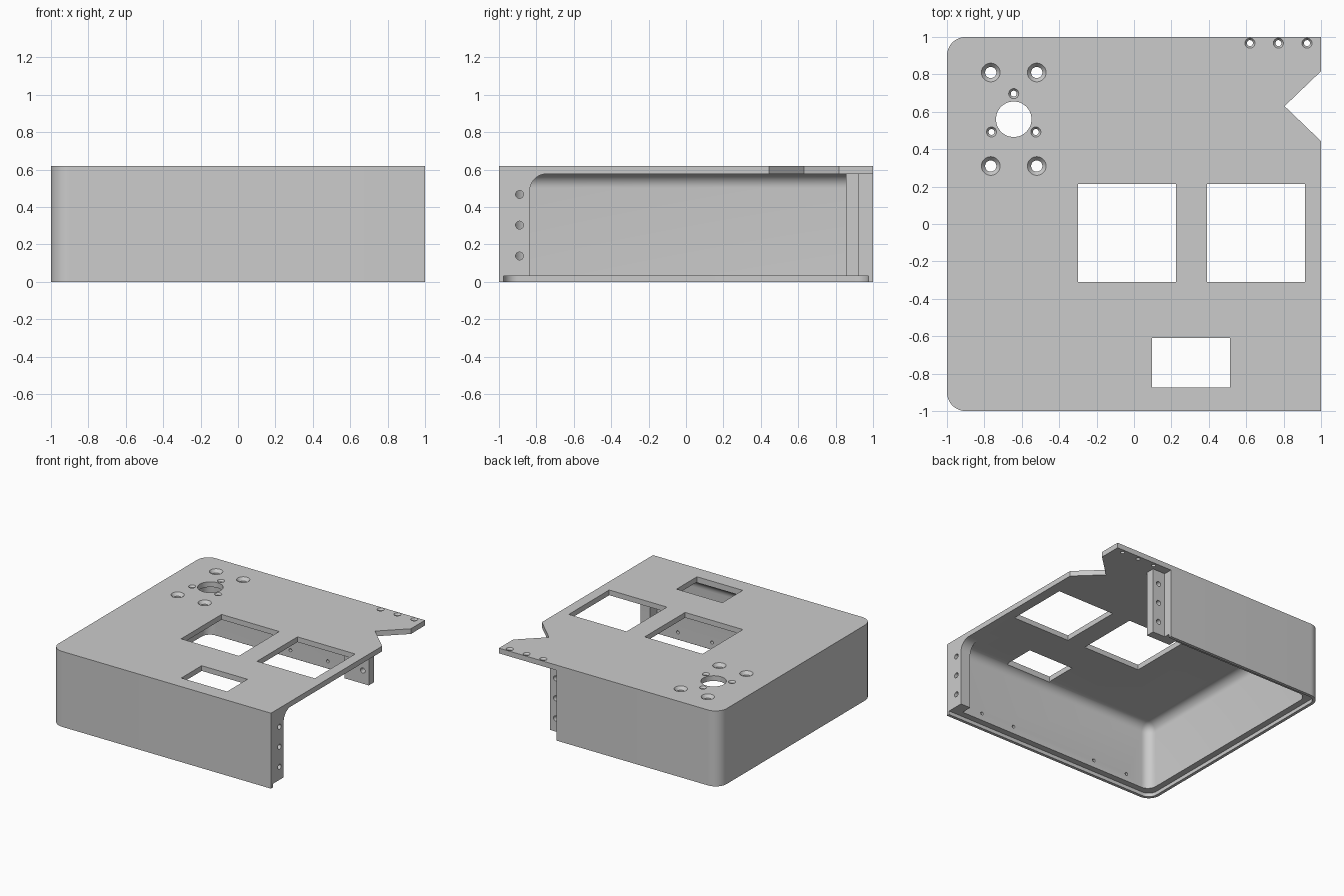
import bpy, bmesh, math
from mathutils import Vector

if "Cube" in bpy.data.objects:
    bpy.data.objects.remove(bpy.data.objects["Cube"])

TOP, UNDER, RIM = 0.62, 0.577, 0.03   # plate top, plate underside, rim recess
WALL = 0.923                          # inner wall distance

grey = bpy.data.materials.new("plain grey")
grey.use_nodes = True
grey.diffuse_color = (0.6, 0.6, 0.6, 1)
grey.node_tree.nodes["Principled BSDF"].inputs["Base Color"].default_value = (0.6, 0.6, 0.6, 1)


def finish(bm, name):
    bmesh.ops.recalc_face_normals(bm, faces=bm.faces)
    me = bpy.data.meshes.new(name)
    bm.to_mesh(me)
    bm.free()
    me.materials.append(grey)
    ob = bpy.data.objects.new(name, me)
    bpy.context.collection.objects.link(ob)
    return ob


def extrude(name, points, shift):
    """Closed polygon pushed along a vector."""
    bm = bmesh.new()
    face = bm.faces.new([bm.verts.new(p) for p in points])
    out = bmesh.ops.extrude_face_region(bm, geom=[face])["geom"]
    bmesh.ops.translate(bm, vec=shift, verts=[v for v in out if isinstance(v, bmesh.types.BMVert)])
    return finish(bm, name)


def box(name, x, y, z):
    pts = [(x[0], y[0], z[0]), (x[1], y[0], z[0]), (x[1], y[1], z[0]), (x[0], y[1], z[0])]
    return extrude(name, pts, (0, 0, z[1] - z[0]))


def arc(cx, cy, r, start, end, steps=12):
    angles = [math.radians(start + (end - start) * i / steps) for i in range(steps + 1)]
    return [(cx + r * math.cos(a), cy + r * math.sin(a)) for a in angles]


def lathe(name, at, rings, axis="Z", sides=32):
    """Round cutter from (distance, radius) rings along an axis."""
    bm = bmesh.new()
    loops = []
    for d, r in rings:
        loop = []
        for px, py in arc(0, 0, r, 0, 360, sides)[:-1]:
            local = {"X": (d, px, py), "Y": (px, d, py), "Z": (px, py, d)}[axis]
            loop.append(bm.verts.new(Vector(at) + Vector(local)))
        loops.append(loop)
    for a, b in zip(loops, loops[1:]):
        for i in range(sides):
            j = (i + 1) % sides
            bm.faces.new((a[i], a[j], b[j], b[i]))
    bm.faces.new(loops[0])
    bm.faces.new(loops[-1])
    return finish(bm, name)


def combine(target, tool, operation="DIFFERENCE"):
    mod = target.modifiers.new("combine", "BOOLEAN")
    mod.operation, mod.solver, mod.object = operation, "EXACT", tool
    bpy.context.view_layer.objects.active = target
    bpy.ops.object.modifier_apply(modifier=mod.name)
    bpy.data.objects.remove(tool)


# Outer block: two rounded corners and a V notch in the open side
outline = arc(-0.9, 0.9, 0.1, 90, 180) + arc(-0.9, -0.9, 0.1, 180, 270)
outline += [(1, -1), (1, 0.443), (0.805, 0.63), (1, 0.817), (1, 1)]
shell = extrude("enclosure_shell", [(x, y, 0) for x, y in outline], (0, 0, TOP))

# Inner cavity with filleted corners, stopping short of the front flange
cavity = box("cavity", (-WALL, 0.91), (-WALL, WALL), (-0.5, UNDER))
bm = bmesh.new()
bm.from_mesh(cavity.data)
fillet = []
for e in bm.edges:
    mid = (e.verts[0].co + e.verts[1].co) / 2
    if mid.x < 0.9 and (mid.z > 0.5 or (mid.x < -0.9 and mid.z > -0.4)):
        fillet.append(e)
bmesh.ops.bevel(bm, geom=fillet, offset=0.075, segments=8, profile=0.5, affect="EDGES")
bmesh.ops.recalc_face_normals(bm, faces=bm.faces)
bm.to_mesh(cavity.data)
bm.free()
combine(shell, cavity)

# Open side: leaves a front flange with a rounded upper corner
opening = arc(-0.745, UNDER - 0.09, 0.09, 180, 90) + [(1.2, UNDER), (1.2, -0.5), (-0.835, -0.5)]
combine(shell, extrude("side_opening", [(0.6, y, z) for y, z in opening], (0.6, 0, 0)))

# Back wall ends early and carries a joining tab
combine(shell, box("back_opening", (0.475, 1.2), (0.8, 1.2), (-0.5, UNDER)))
combine(shell, box("back_tab", (0.37, 0.59), (0.855, 0.926), (0.015, UNDER + 0.01)), "UNION")

# Stepped recess around the bottom rim
rim = arc(-0.9, 0.9, 0.075, 90, 180) + arc(-0.9, -0.9, 0.075, 180, 270)
rim += [(1.2, -0.975), (1.2, 0.975)]
combine(shell, extrude("rim_recess", [(x, y, -0.5) for x, y in rim], (0, 0, 0.5 + RIM)))

# Rectangular windows in the top plate
for x, y in [((-0.3, 0.225), (-0.31, 0.215)), ((0.39, 0.915), (-0.31, 0.215)),
             ((0.097, 0.513), (-0.875, -0.61))]:
    combine(shell, box("window", x, y, (0.5, 0.8)))

# Large round hole and countersunk screw holes
combine(shell, lathe("round_hole", (-0.643, 0.56, TOP), [(-0.1, 0.095), (0.1, 0.095)], sides=48))


def countersink(x, y, inner, outer, depth):
    slope = (outer - inner) / depth
    rings = [(-0.1, inner), (-depth, inner), (0.01, outer + slope * 0.01)]
    combine(shell, lathe("countersink", (x, y, TOP), rings))


for x in (-0.766, -0.52):
    for y in (0.81, 0.31):
        countersink(x, y, 0.03, 0.05, 0.025)
for x, y in [(-0.643, 0.697), (-0.762, 0.492), (-0.525, 0.492),
             (0.62, 0.967), (0.772, 0.967), (0.925, 0.967)]:
    countersink(x, y, 0.016, 0.027, 0.015)

# Screw holes through the front flange and back tab
for z in (0.138, 0.303, 0.467):
    combine(shell, lathe("flange_hole", (0.95, -0.89, z), [(-0.1, 0.021), (0.1, 0.021)], "X", 24))
    combine(shell, lathe("tab_hole", (0.535, 0.89, z), [(-0.08, 0.021), (0.08, 0.021)], "Y", 24))

# Small blind holes low on the inner faces of the front and back walls
for side, spots in [(-1, (0.72, 0.41, -0.38, -0.7)), (1, (0.17, -0.17))]:
    for x in spots:
        combine(shell, lathe("blind_hole", (x, side * WALL, 0.09), [(-0.04, 0.013), (0.04, 0.013)], "Y", 16))

# Smooth fillets, sharp edges elsewhere
bpy.ops.object.select_all(action="DESELECT")
shell.select_set(True)
bpy.context.view_layer.objects.active = shell
bpy.ops.object.shade_smooth_by_angle(angle=math.radians(30))
